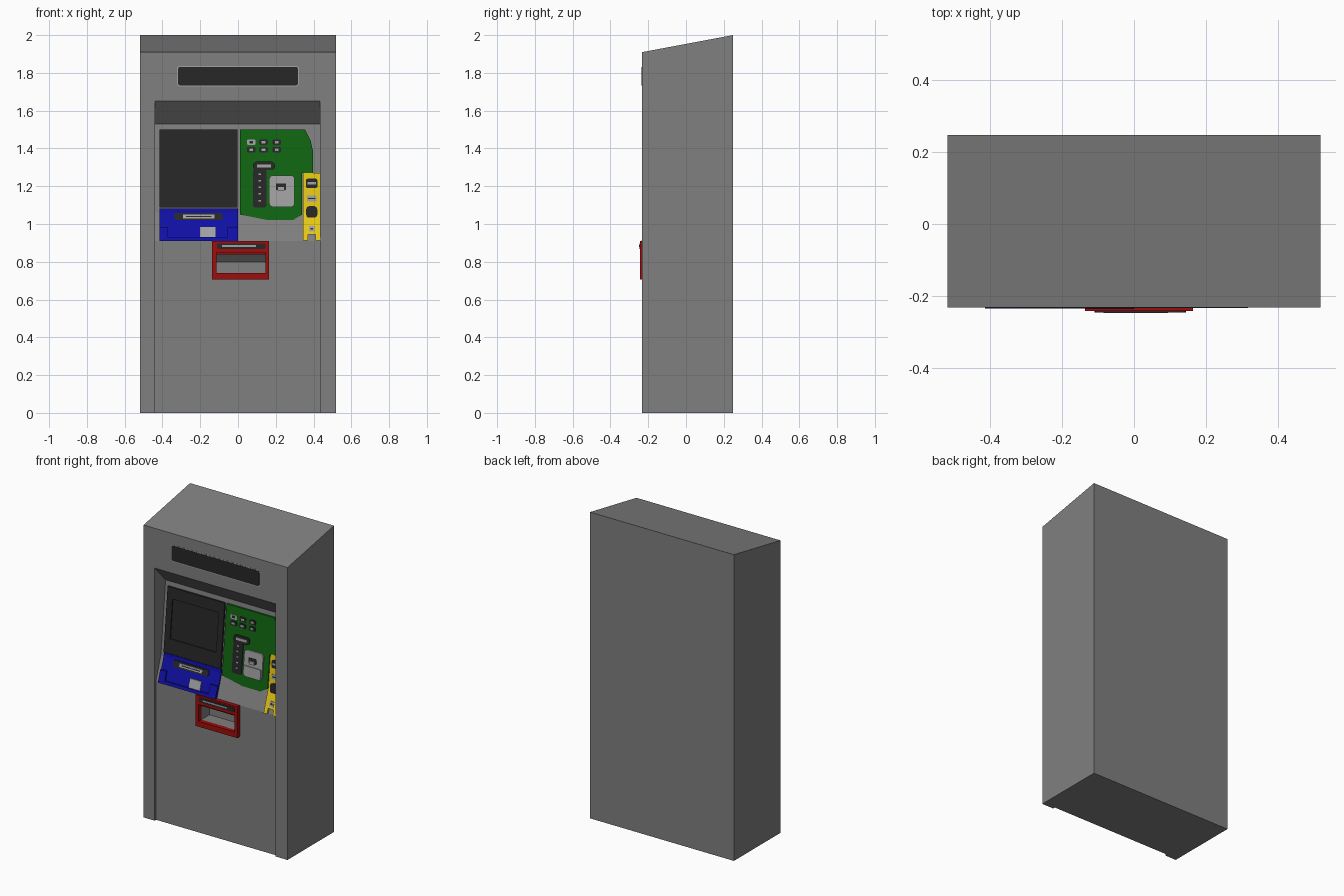
import bpy, bmesh, math
from mathutils import Vector

if "Cube" in bpy.data.objects:
    bpy.data.objects.remove(bpy.data.objects["Cube"])


def material(name, r, g, b):
    m = bpy.data.materials.new(name)
    m.diffuse_color = (r, g, b, 1)
    m.use_nodes = True
    m.node_tree.nodes["Principled BSDF"].inputs["Base Color"].default_value = m.diffuse_color
    return m


GREY = material("body grey", .215, .215, .215)
BLACK = material("dark plastic", .02, .02, .02)
SILVER = material("light metal", .36, .36, .36)
BLUE = material("blue", .005, .005, .38)
GREEN = material("green", .005, .13, .006)
RED = material("red", .34, .004, .004)
YELLOW = material("yellow", .85, .62, .008)

FRONT, BACK, DOOR, BEND = -.232, .248, -.217, 1.06


def surf(z, flat=False):
    """Depth of the cabinet front at height z."""
    if z > 1.6:
        return FRONT
    if flat or z >= BEND:
        return -.119 - (1.53 - z) * .101
    if z > .91:
        t = (BEND - z) / (BEND - .91)
        return -.1665 + t * (DOOR + .1665)
    return DOOR


def add_object(name, bm, mat):
    bmesh.ops.recalc_face_normals(bm, faces=bm.faces)
    me = bpy.data.meshes.new(name)
    bm.to_mesh(me)
    bm.free()
    me.materials.append(mat)
    ob = bpy.data.objects.new(name, me)
    bpy.context.collection.objects.link(ob)
    return ob


def extrude_profile(name, pts, x0, x1, mat):
    """Side profile (y, z) swept along x."""
    bm = bmesh.new()
    f = bm.faces.new([bm.verts.new((x0, y, z)) for y, z in pts])
    r = bmesh.ops.extrude_face_region(bm, geom=[f])
    for v in r["geom"]:
        if isinstance(v, bmesh.types.BMVert):
            v.co.x = x1
    return add_object(name, bm, mat)


def plate(name, pts, out, mat, faces=None, flat=False, inn=.003):
    """Front outline (x, z) as a plate that follows the cabinet front."""
    bm = bmesh.new()
    vs = [bm.verts.new((x, -out, z)) for x, z in pts]
    fs = [bm.faces.new([vs[i] for i in f]) for f in (faces or [range(len(vs))])]
    r = bmesh.ops.extrude_face_region(bm, geom=fs)
    for v in r["geom"]:
        if isinstance(v, bmesh.types.BMVert):
            v.co.y = inn
    if not flat:
        bmesh.ops.bisect_plane(bm, geom=bm.verts[:] + bm.edges[:] + bm.faces[:],
                               plane_co=(0, 0, BEND), plane_no=(0, 0, 1))
    for v in bm.verts:
        v.co.y += surf(v.co.z + 1e-5, flat)
    return add_object(name, bm, mat)


def rect(x0, x1, z0, z1):
    return [(x0, z0), (x1, z0), (x1, z1), (x0, z1)]


def rounded(x0, x1, z0, z1, r, n=4):
    pts = []
    for k, (cx, cz) in enumerate(rect(x0 + r, x1 - r, z0 + r, z1 - r)):
        for i in range(n + 1):
            a = math.pi * (1 + k / 2 + i / n / 2)
            pts.append((cx + r * math.cos(a), cz + r * math.sin(a)))
    return pts


def frame(name, outer, inner, out, mat, **kw):
    fs = [(i, (i + 1) % 4, 4 + (i + 1) % 4, 4 + i) for i in range(4)]
    return plate(name, rect(*outer) + rect(*inner), out, mat, faces=fs, **kw)


# Cabinet with sloped top, cut by the front niche and the tray pocket
cabinet = extrude_profile("cabinet", [(FRONT, 0), (BACK, 0), (BACK, 2), (FRONT, 1.91)],
                          -.52, .52, GREY)
niche = extrude_profile("niche_cutter", [
    (-.4, -.1), (-.4, 1.65), (FRONT, 1.65), (-.119, 1.53), (surf(BEND), BEND),
    (DOOR, .91), (DOOR, -.1)], -.44, .435, GREY)
pocket = extrude_profile("pocket_cutter", [
    (-.3, .74), (-.3, .845), (-.17, .845), (-.13, .80), (-.13, .74)], -.115, .145, GREY)
for c in (niche, pocket):
    m = cabinet.modifiers.new("cut", 'BOOLEAN')
    m.operation, m.object, m.solver = 'DIFFERENCE', c, 'EXACT'
    c.hide_render = True
bpy.context.view_layer.update()
dg = bpy.context.evaluated_depsgraph_get()
cut_mesh = bpy.data.meshes.new_from_object(cabinet.evaluated_get(dg))
cabinet.modifiers.clear()
cabinet.data = cut_mesh
for c in (niche, pocket):
    bpy.data.objects.remove(c)

# Header strip
plate("header_trim", rounded(-.322, .322, 1.728, 1.837, .014), .001, SILVER)
plate("header_strip", rounded(-.317, .317, 1.733, 1.832, .012), .0025, BLACK)

# Screen: thick bezel around a sunk display
frame("screen_bezel", (-.415, -.003, 1.087, 1.50), (-.375, -.042, 1.18, 1.43), .012, BLACK)
plate("screen_display", rect(-.376, -.041, 1.179, 1.431), .005, BLACK)

# Blue note panel with slot and small tray between side ribs
plate("note_panel", rect(-.415, 0, .91, 1.083), .008, BLUE)
for n, x0, x1 in (("left", -.415, -.37), ("right", -.055, 0)):
    plate("note_tray_rib_" + n, rect(x0, x1, .91, .985), .018, BLUE)
plate("note_tray_lip", rect(-.37, -.055, .91, .928), .018, BLUE)
plate("note_slot_surround", rounded(-.34, -.08, 1.02, 1.058, .018), .014, BLACK)
plate("note_slot", rect(-.29, -.125, 1.03, 1.05), .017, SILVER)
plate("note_slot_mouth", rect(-.275, -.14, 1.037, 1.042), .0185, BLACK)
plate("note_pad", rect(-.20, -.12, .93, .983), .014, SILVER)

# Green payment panel
plate("payment_panel", [(.01, 1.05), (.16, 1.02), (.29, 1.02), (.34, 1.05), (.34, 1.27),
                        (.396, 1.27), (.396, 1.39), (.385, 1.44), (.355, 1.50), (.01, 1.50)],
      .012, GREEN, flat=True)
for row, z in enumerate((1.433, 1.393)):
    for col, x in enumerate((.07, .135, .205)):
        mat = SILVER if row == 0 and col == 0 else BLACK
        plate(f"key_{row}_{col}", rounded(x - .023, x + .023, z - .014, z + .014, .006, 2),
              .016, mat, flat=True)
        plate(f"key_mark_{row}_{col}", rect(x - .01, x + .01, z - .006, z + .006),
              .018, BLACK if mat == SILVER else SILVER, flat=True)

# Coin column
plate("coin_head", rounded(.08, .195, 1.285, 1.33, .02), .02, BLACK, flat=True)
plate("coin_slot", rect(.10, .175, 1.30, 1.316), .022, SILVER, flat=True)
plate("coin_column", rounded(.08, .15, 1.088, 1.29, .01, 2), .017, BLACK, flat=True)
for i in range(5):
    z = 1.12 + i * .035
    plate(f"coin_mark_{i}", rect(.108, .122, z, z + .008), .0185, SILVER, flat=True)

# Card reader
plate("card_reader", rounded(.165, .30, 1.09, 1.258, .022), .022, SILVER, flat=True)
plate("card_reader_base", rect(.172, .293, 1.10, 1.16), .028, SILVER, flat=True)
plate("card_mouth", rect(.20, .255, 1.18, 1.215), .024, BLACK, flat=True)
plate("card_lip", rect(.21, .245, 1.178, 1.198), .032, SILVER, flat=True)

# Yellow side strip, notched at the foot
plate("side_strip", [(.345, .912), (.37, .912), (.37, .945), (.41, .945), (.41, .912),
                     (.434, .912), (.434, 1.27), (.345, 1.27)], .013, YELLOW)
plate("strip_reader", rounded(.36, .42, 1.19, 1.24, .008, 2), .017, BLACK)
plate("strip_reader_slot", rect(.368, .412, 1.21, 1.222), .019, SILVER)
plate("strip_label", rect(.365, .415, 1.12, 1.15), .016, SILVER)
plate("strip_label_line", rect(.37, .41, 1.132, 1.138), .0175, BLACK)
plate("strip_button", rounded(.36, .42, 1.032, 1.095, .018, 2), .019, BLACK, flat=True)
plate("strip_socket", rect(.375, .405, .96, .99), .016, SILVER)
plate("strip_socket_hole", rect(.383, .397, .97, .98), .0175, BLACK)

# Red delivery tray
frame("tray_frame", (-.137, .165, .705, .909), (-.115, .145, .74, .85), .026, RED)
plate("tray_inner_bar", rect(-.115, .145, .838, .851), .012, RED)
plate("ticket_slot_surround", rounded(-.11, .145, .868, .898, .008, 2), .029, BLACK)
plate("ticket_slot", rect(-.085, .095, .879, .888), .0305, SILVER)
